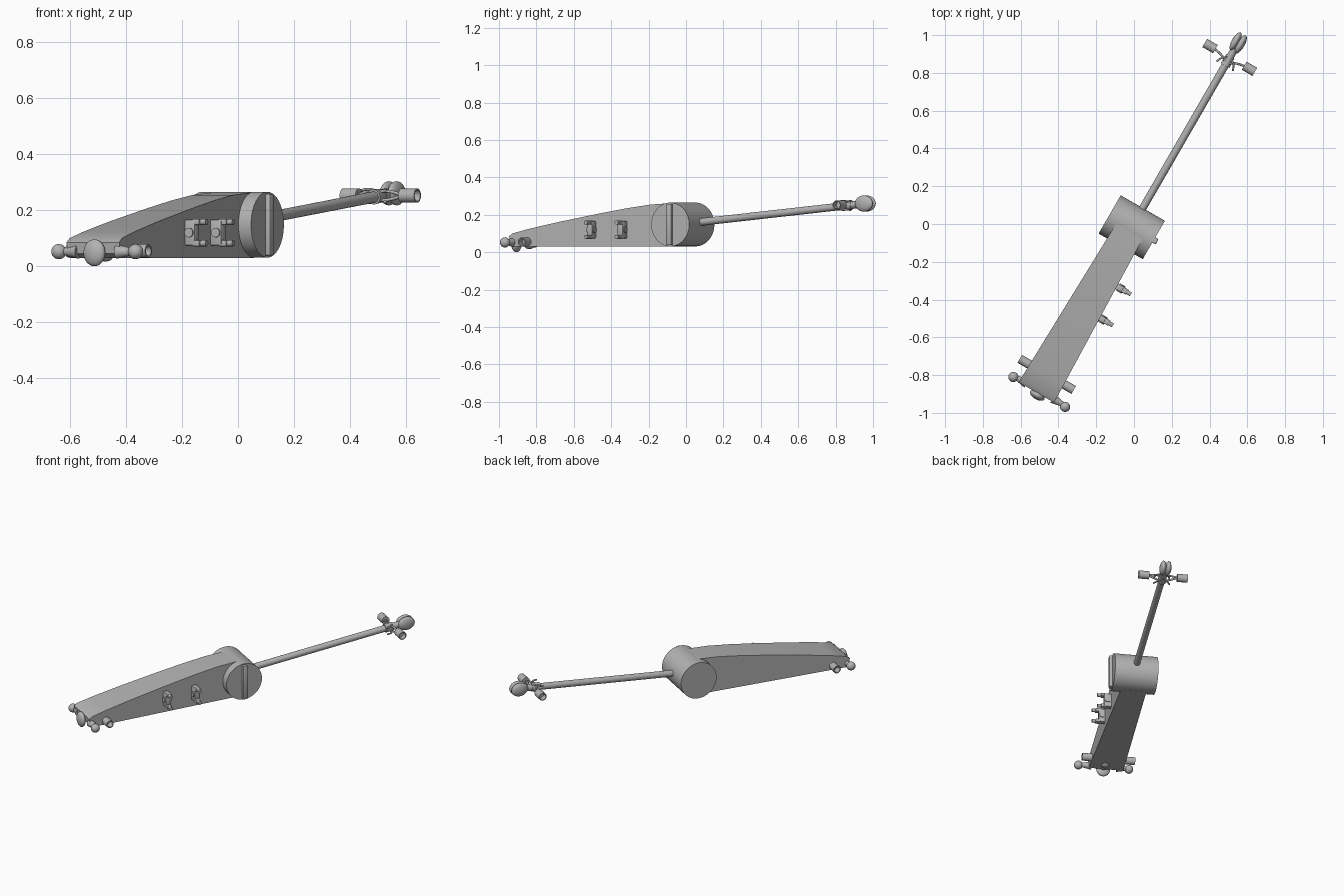
import bpy, bmesh, math
from mathutils import Matrix, Vector

if "Cube" in bpy.data.objects:
    bpy.data.objects.remove(bpy.data.objects["Cube"])

grey = bpy.data.materials.new("plain grey")
grey.use_nodes = True
COLOUR = (0.45, 0.45, 0.45, 1)
grey.diffuse_color = COLOUR
grey.node_tree.nodes["Principled BSDF"].inputs["Base Color"].default_value = COLOUR

# Parts are made with y along the arm and x across it, then turned into place
PLACE = Matrix.Translation((-0.012, -0.017, 0)) @ Matrix.Rotation(math.radians(-30), 4, 'Z')
parts = []


def finish(name, bm):
    bmesh.ops.recalc_face_normals(bm, faces=bm.faces)
    bm.transform(PLACE)
    mesh = bpy.data.meshes.new(name)
    bm.to_mesh(mesh)
    bm.free()
    mesh.materials.append(grey)
    ob = bpy.data.objects.new(name, mesh)
    bpy.context.collection.objects.link(ob)
    parts.append(ob)
    return ob


def rod(name, a, b, r1, r2=None, sides=32):
    a, b = Vector(a), Vector(b)
    turn = (b - a).to_track_quat('Z', 'Y').to_matrix().to_4x4()
    bm = bmesh.new()
    bmesh.ops.create_cone(bm, cap_ends=True, segments=sides, radius1=r1,
                          radius2=r1 if r2 is None else r2, depth=(b - a).length,
                          matrix=Matrix.Translation((a + b) / 2) @ turn)
    return finish(name, bm)


def ball(name, centre, radii):
    bm = bmesh.new()
    bmesh.ops.create_uvsphere(bm, u_segments=32, v_segments=16, radius=1,
                              matrix=Matrix.LocRotScale(Vector(centre), None, Vector(radii)))
    return finish(name, bm)


def box(name, centre, size, bevel=0.0):
    bm = bmesh.new()
    bmesh.ops.create_cube(bm, size=1, matrix=Matrix.LocRotScale(Vector(centre), None, Vector(size)))
    if bevel:
        bmesh.ops.bevel(bm, geom=bm.edges[:], offset=bevel, segments=2, affect='EDGES', profile=0.5)
    return finish(name, bm)


def tube(name, x1, x2, y, z, r, wall):
    # Open-ended sleeve across the arm, closed by a floor halfway down
    bm = bmesh.new()
    rings = []
    mid = (x1 + x2) / 2
    for x, rad in ((x1, r), (x2, r), (x2, r - wall), (mid, r - wall)):
        rings.append([bm.verts.new((x, y + rad * math.cos(t * math.tau / 24),
                                    z + rad * math.sin(t * math.tau / 24))) for t in range(24)])
    for p, q in zip(rings, rings[1:]):
        for i in range(24):
            j = (i + 1) % 24
            bm.faces.new((p[i], p[j], q[j], q[i]))
    bm.faces.new(rings[0])
    bm.faces.new(rings[-1])
    return finish(name, bm)


def wire(name, points, r):
    # Thin bent wire through a few points, in the turned frame
    curve = bpy.data.curves.new(name, 'CURVE')
    curve.dimensions = '3D'
    curve.bevel_depth = r
    curve.bevel_resolution = 2
    curve.use_fill_caps = True
    spline = curve.splines.new('BEZIER')
    spline.bezier_points.add(len(points) - 1)
    for bp, p in zip(spline.bezier_points, points):
        bp.co = PLACE @ Vector(p)
        bp.handle_left_type = bp.handle_right_type = 'AUTO'
    curve.materials.append(grey)
    bpy.context.collection.objects.link(bpy.data.objects.new(name, curve))


# Main housing: arched side profile, slightly wider at the far end
profile = [(0, 0.03), (-0.985, 0.03), (-1.005, 0.045), (-1.01, 0.085), (-0.99, 0.1),
           (-0.9, 0.122), (-0.8, 0.143), (-0.7, 0.163), (-0.58, 0.185), (-0.46, 0.207),
           (-0.3, 0.234), (-0.155, 0.254), (0, 0.264)]
bm = bmesh.new()
walls = [[bm.verts.new((s * (0.08 - 0.028 * y), y, z)) for y, z in profile] for s in (-1, 1)]
for wall in walls:
    bm.faces.new(wall)
for i in range(len(profile)):
    j = (i + 1) % len(profile)
    bm.faces.new((walls[0][i], walls[0][j], walls[1][j], walls[1][i]))
finish("housing", bm)

# Hub drum with a raised rib on one face
HUB_Z = 0.148
rod("hub_drum", (-0.135, 0, HUB_Z), (0.135, 0, HUB_Z), 0.117, sides=64)
box("hub_rib", (0.143, 0, HUB_Z), (0.024, 0.032, 0.22), 0.005)

# Long thin shaft rising from the hub
rod("shaft", (0, 0.05, 0.155), (0, 1.09, 0.256), 0.02)

# Low end: cross bar with end balls, sleeves and a round buffer
for side, s in (("left", -1), ("right", 1)):
    mid = 0.012
    rod(side + "_ball_neck", (mid + s * 0.08, -0.995, 0.052), (mid + s * 0.145, -0.995, 0.052), 0.025, 0.012)
    ball(side + "_end_ball", (mid + s * 0.158, -1.0, 0.052), (0.027, 0.027, 0.027))
    tube(side + "_sleeve", s * 0.08, s * 0.165, -0.9, 0.055, 0.024, 0.006)
rod("buffer_stem", (0.012, -0.96, 0.05), (0.012, -1.02, 0.05), 0.02)
ball("buffer", (0.012, -1.02, 0.048), (0.043, 0.023, 0.048))
ball("buffer_foot", (0.012, -0.94, 0.035), (0.025, 0.03, 0.018))

# Two clamps on the right wall
for n, y in (("front", -0.5), ("rear", -0.31)):
    box(n + "_clamp_block", (0.106, y, 0.12), (0.056, 0.034, 0.092), 0.005)
    rod(n + "_clamp_boss", (0.112, y - 0.022, 0.12), (0.112, y + 0.022, 0.12), 0.017, sides=20)
    for label, z in (("lower", 0.082), ("upper", 0.158)):
        box(f"{n}_{label}_clamp_arm", (0.137, y, z), (0.03, 0.03, 0.022), 0.004)
        rod(f"{n}_{label}_clamp_prong", (0.13, y, z), (0.174, y, z), 0.011, sides=16)

# High end: paired lobes, side sleeves on wires, and hooked whiskers
for side, s in (("left", -1), ("right", 1)):
    ball(side + "_tip_lobe", (s * 0.016, 1.127, 0.26), (0.02, 0.054, 0.043))
    tube(side + "_tip_sleeve", s * 0.088, s * 0.153, 1.038, 0.252, 0.025, 0.005)
    for k, dz in (("upper", 0.015), ("lower", -0.015)):
        wire(f"{side}_{k}_sleeve_wire", [(0, 1.0, 0.25 + dz), (s * 0.04, 1.025, 0.252 + dz),
                                         (s * 0.095, 1.038, 0.252)], 0.006)
        wire(f"{side}_{k}_whisker", [(0, 1.04, 0.25 + dz), (s * 0.035, 1.015, 0.25 + 1.6 * dz),
                                     (s * 0.05, 0.985, 0.25 + 1.3 * dz)], 0.005)
rod("shaft_collar", (0, 0.99, 0.247), (0, 1.045, 0.252), 0.027, 0.024)

# Smooth the round parts, keeping sharp edges
bpy.ops.object.select_all(action='DESELECT')
for ob in parts:
    ob.select_set(True)
bpy.context.view_layer.objects.active = parts[0]
bpy.ops.object.shade_smooth_by_angle(angle=math.radians(30))
